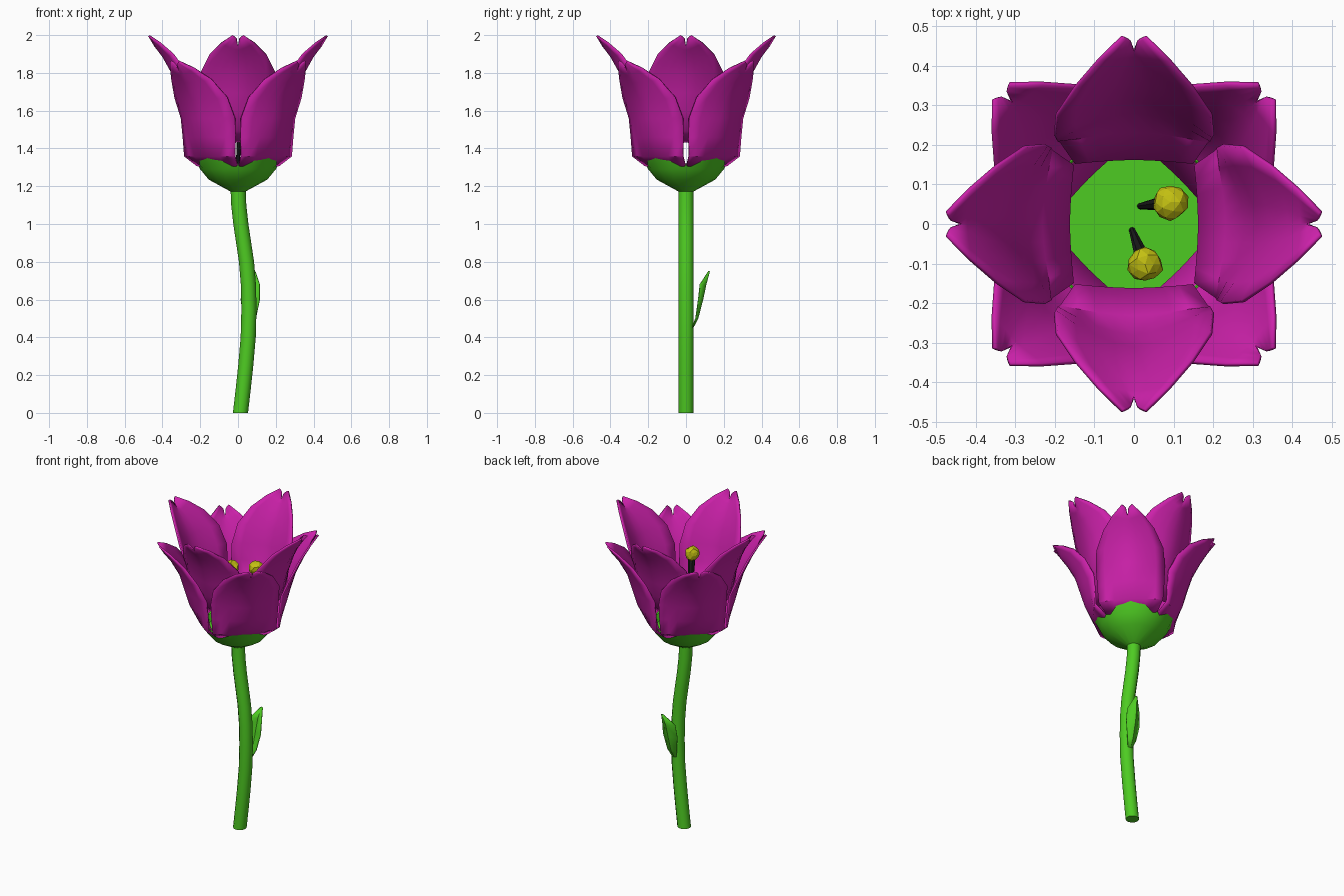
import bpy, bmesh, math, random
from mathutils import Vector

if "Cube" in bpy.data.objects:
    bpy.data.objects.remove(bpy.data.objects["Cube"])

random.seed(4)


def material(name, rgb):
    m = bpy.data.materials.new(name)
    m.diffuse_color = (*rgb, 1)
    m.use_nodes = True
    m.node_tree.nodes["Principled BSDF"].inputs["Base Color"].default_value = m.diffuse_color
    return m


GREEN = material("leaf_green", (0.076, 0.60, 0.016))
PURPLE = material("petal_magenta", (0.60, 0.015, 0.40))
YELLOW = material("pollen_yellow", (0.55, 0.53, 0.006))
BLACK = material("filament_black", (0.012, 0.012, 0.012))


def finish(name, bm, mat, smooth=None, thickness=0):
    bmesh.ops.recalc_face_normals(bm, faces=bm.faces)
    me = bpy.data.meshes.new(name)
    bm.to_mesh(me)
    bm.free()
    me.materials.append(mat)
    ob = bpy.data.objects.new(name, me)
    bpy.context.collection.objects.link(ob)
    if smooth:
        bpy.ops.object.select_all(action='DESELECT')
        ob.select_set(True)
        bpy.context.view_layer.objects.active = ob
        bpy.ops.object.shade_smooth_by_angle(angle=math.radians(smooth))
    if thickness:
        mod = ob.modifiers.new("thickness", 'SOLIDIFY')
        mod.thickness = thickness
        mod.offset = 0
    return ob


def skin(bm, rows, closed=False):
    """Bridge rows of points with quads and return the vertex rows."""
    vs = [[bm.verts.new(p) for p in r] for r in rows]
    n = len(rows[0])
    for a, b in zip(vs, vs[1:]):
        for i in range(n if closed else n - 1):
            j = (i + 1) % n
            bm.faces.new((a[i], a[j], b[j], b[i]))
    return vs


def ring(c, r, n):
    return [(c[0] + r * math.cos(2 * math.pi * i / n),
             c[1] + r * math.sin(2 * math.pi * i / n), c[2]) for i in range(n)]


# stem: gently bowed tube
bm = bmesh.new()
path = [(.013, 0), (.027, .12), (.041, .25), (.054, .4), (.058, .55), (.055, .68),
        (.045, .8), (.03, .9), (.015, 1.0), (.004, 1.1), (0, 1.2)]
vs = skin(bm, [ring((x, 0, z), .04, 12) for x, z in path], True)
bm.faces.new(vs[0])
bm.faces.new(vs[-1])
finish("stem", bm, GREEN, 40)

# calyx: cup with a four-peaked rim and a flat floor inside
bm = bmesh.new()
N = 16


def rim(inset):
    pts = []
    for i in range(N):
        a = 2 * math.pi * i / N
        r = .225 - .01 * math.cos(4 * a) - inset
        pts.append((r * math.cos(a), r * math.sin(a), 1.34 - .02 * math.cos(4 * a)))
    return pts


vs = skin(bm, [ring((0, 0, 1.17), .036, N), ring((0, 0, 1.235), .155, N),
               ring((0, 0, 1.29), .20, N), rim(0), rim(.012),
               ring((0, 0, 1.285), .185, N)], True)
bm.faces.new(vs[0])
bm.faces.new(vs[-1])
finish("calyx", bm, GREEN, 25)

# petal rows: centre (u, z), edge (u, half width, z), curl exponent
ROWS = [(.165, 1.30, .155, .150, 1.31, 1.6),
        (.235, 1.36, .210, .188, 1.36, 1.6),
        (.285, 1.46, .213, .195, 1.46, 1.6),
        (.315, 1.56, .222, .200, 1.56, 1.6),
        (.345, 1.66, .275, .195, 1.67, 1.6),
        (.395, 1.75, .345, .148, 1.765, 1.6),
        (.425, 1.79, .415, .088, 1.825, 1.4),
        (.437, 1.805, .472, .030, 1.862, .3)]    # notched tip
COLS = [i / 4 for i in range(-4, 5)]


def petal(name, angle, lift):
    ca, sa = math.cos(angle), math.sin(angle)
    rows = []
    for cu, cz, eu, w, ez, p in ROWS:
        row = []
        for t in COLS:
            k = abs(t) ** p
            u, v, z = cu + (eu - cu) * k, w * t, cz + (ez - cz) * k
            row.append((u * ca - v * sa, u * sa + v * ca, z + lift))
        rows.append(row)
    bm = bmesh.new()
    skin(bm, rows)
    finish(name, bm, PURPLE, 35, .01)


for i in range(4):
    petal(f"inner_petal_{i + 1}", i * math.pi / 2, .135)
    petal(f"outer_petal_{i + 1}", (i + .5) * math.pi / 2, 0)


# stamens: black filament widening up to a crumpled yellow anther
def stamen(i, foot, head):
    foot, head = Vector(foot), Vector(head)
    bm = bmesh.new()
    skin_rows = [ring(foot, .008, 8), ring(head, .022, 8)]
    vs = skin(bm, skin_rows, True)
    bm.faces.new(vs[0])
    bm.faces.new(vs[-1])
    finish(f"filament_{i}", bm, BLACK, 40)
    bm = bmesh.new()
    bmesh.ops.create_icosphere(bm, subdivisions=2, radius=.046)
    for v in bm.verts:
        v.co = v.co * random.uniform(.88, 1.06) + head
    finish(f"anther_{i}", bm, YELLOW)


stamen(1, (.015, .045, 1.28), (.092, .055, 1.675))
stamen(2, (-.005, -.015, 1.28), (.028, -.102, 1.72))

# leaf: small folded blade behind the stem: centre x, y, z, half width, edge y
bm = bmesh.new()
blade = [(.058, .025, .43, .006, .025), (.062, .062, .50, .032, .052),
         (.065, .088, .60, .050, .066), (.070, .105, .68, .045, .075),
         (.085, .124, .75, .006, .120)]
skin(bm, [[(x - w, e, z), (x, y, z), (x + w, e, z)] for x, y, z, w, e in blade])
finish("leaf", bm, GREEN, 25, .006)
